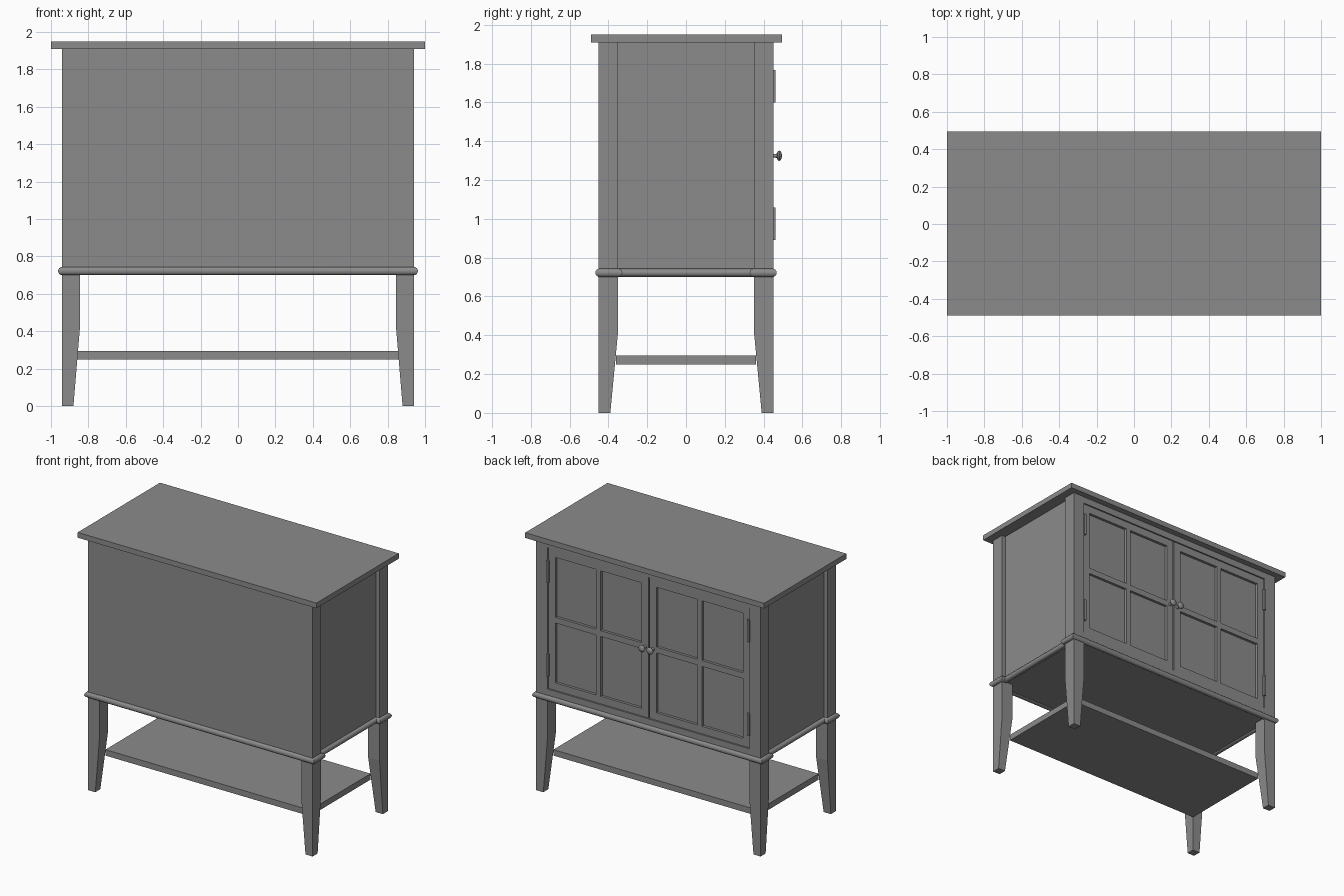
import bpy, bmesh, math
from mathutils import Vector, Matrix

if "Cube" in bpy.data.objects:
    bpy.data.objects.remove(bpy.data.objects["Cube"], do_unlink=True)

GREY = (0.26, 0.26, 0.26, 1)
paint = bpy.data.materials.new("grey paint")
paint.use_nodes = True
paint.diffuse_color = GREY
paint.node_tree.nodes["Principled BSDF"].inputs["Base Color"].default_value = GREY


def finish(name, bm, smooth=False):
    bmesh.ops.recalc_face_normals(bm, faces=bm.faces[:])
    mesh = bpy.data.meshes.new(name)
    bm.to_mesh(mesh)
    bm.free()
    mesh.materials.append(paint)
    obj = bpy.data.objects.new(name, mesh)
    bpy.context.collection.objects.link(obj)
    if smooth:
        bpy.ops.object.select_all(action='DESELECT')
        obj.select_set(True)
        bpy.context.view_layer.objects.active = obj
        bpy.ops.object.shade_smooth_by_angle(angle=math.radians(40))
    return obj


def add_box(bm, x, y, z):
    """Add a box from (min, max) pairs and return its vertices."""
    size = [b - a for a, b in (x, y, z)]
    mid = [(a + b) / 2 for a, b in (x, y, z)]
    matrix = Matrix.Translation(mid) @ Matrix.Diagonal((*size, 1))
    return bmesh.ops.create_cube(bm, size=1, matrix=matrix)["verts"]


def box(name, x, y, z):
    bm = bmesh.new()
    add_box(bm, x, y, z)
    return finish(name, bm)


def span(a, b, side):
    return tuple(sorted((a * side, b * side)))


LEG_X, LEG_Y = (0.845, 0.94), (0.35, 0.45)
CASE_Z = (0.71, 1.91)

# Top board, case panels and lower shelf
box("top_board", (-1, 1), (-0.49, 0.495), (1.91, 1.95))
box("rear_panel", (-0.85, 0.85), (-0.447, -0.43), CASE_Z)
box("case_floor", (-0.9, 0.9), (-0.44, 0.42), (0.71, 0.74))
box("lower_shelf", (-0.857, 0.857), (-0.362, 0.362), (0.25, 0.295))
for side, word in ((1, "left"), (-1, "right")):
    box(f"{word}_side_panel", span(0.89, 0.91, side), (-0.36, 0.36), CASE_Z)

# Door-side rails above and below the doors
box("upper_rail", (-0.85, 0.85), (0.41, 0.449), (1.86, 1.91))
box("lower_rail", (-0.85, 0.85), (0.41, 0.449), (0.71, 0.79))

# Corner posts whose two inner faces taper towards the foot
for sx in (1, -1):
    for sy in (1, -1):
        bm = bmesh.new()
        add_box(bm, span(*LEG_X, sx), span(*LEG_Y, sy), (0, 1.91))
        bmesh.ops.bisect_plane(bm, geom=bm.verts[:] + bm.edges[:] + bm.faces[:],
                               plane_co=(0, 0, 0.42), plane_no=(0, 0, 1))
        for v in bm.verts:
            if v.co.z < 0.01:
                if abs(v.co.x) < 0.9:
                    v.co.x = 0.88 * sx
                if abs(v.co.y) < 0.4:
                    v.co.y = 0.39 * sy
        finish(f"leg_{'left' if sx > 0 else 'right'}_{'door' if sy > 0 else 'rear'}", bm)

# Half-round moulding swept around the case outline, stepping in at the sides
quarter = [(0.91, 0.35), (0.94, 0.35), (0.94, 0.445)]
outline = quarter + [(-x, y) for x, y in reversed(quarter)]
outline += [(-x, -y) for x, y in outline]
outline = [Vector(p) for p in outline]
RADIUS, SIDES = 0.022, 16
bm = bmesh.new()
rings = []
for i, p in enumerate(outline):
    d1 = (p - outline[i - 1]).normalized()
    d2 = (outline[(i + 1) % len(outline)] - p).normalized()
    miter = Vector((d1.y + d2.y, -d1.x - d2.x))
    ring = []
    for k in range(SIDES):
        a = math.tau * k / SIDES
        q = p + miter * RADIUS * math.cos(a)
        ring.append(bm.verts.new((q.x, q.y, 0.722 + RADIUS * math.sin(a))))
    rings.append(ring)
for i, ring in enumerate(rings):
    last = rings[i - 1]
    for k in range(SIDES):
        bm.faces.new((last[k - 1], last[k], ring[k], ring[k - 1]))
finish("moulding", bm, smooth=True)

# Knob profile as (radius, y)
KNOB = [(0, 0.495), (0.012, 0.493), (0.022, 0.488), (0.027, 0.481),
        (0.024, 0.474), (0.011, 0.468), (0.009, 0.455), (0.013, 0.441)]

# Doors: frame with four panes, two hinges and a knob each
DOOR_Y = (0.415, 0.442)
for side, word in ((1, "left"), (-1, "right")):
    bm = bmesh.new()
    for x in ((0.004, 0.062), (0.405, 0.443), (0.785, 0.841)):
        add_box(bm, span(*x, side), DOOR_Y, (0.793, 1.857))
    for z in ((0.793, 0.85), (1.303, 1.347), (1.8, 1.857)):
        for x in ((0.062, 0.405), (0.443, 0.785)):
            add_box(bm, span(*x, side), DOOR_Y, z)
    finish(f"{word}_door_frame", bm)
    box(f"{word}_door_panes", span(0.01, 0.84, side), (0.405, 0.422), (0.8, 1.85))

    for z, level in ((0.89, "lower"), (1.6, "upper")):
        box(f"{word}_{level}_hinge", span(0.832, 0.85, side), (0.43, 0.46), (z, z + 0.168))

    bm = bmesh.new()
    verts = [bm.verts.new((r, y, 0)) for r, y in KNOB]
    edges = [bm.edges.new(pair) for pair in zip(verts, verts[1:])]
    bmesh.ops.spin(bm, geom=verts + edges, cent=(0, 0, 0), axis=(0, 1, 0),
                   angle=math.tau, steps=24, use_duplicate=False)
    bmesh.ops.remove_doubles(bm, verts=bm.verts[:], dist=0.0002)
    bmesh.ops.translate(bm, verts=bm.verts[:], vec=(0.034 * side, 0, 1.325))
    finish(f"{word}_knob", bm, smooth=True)
